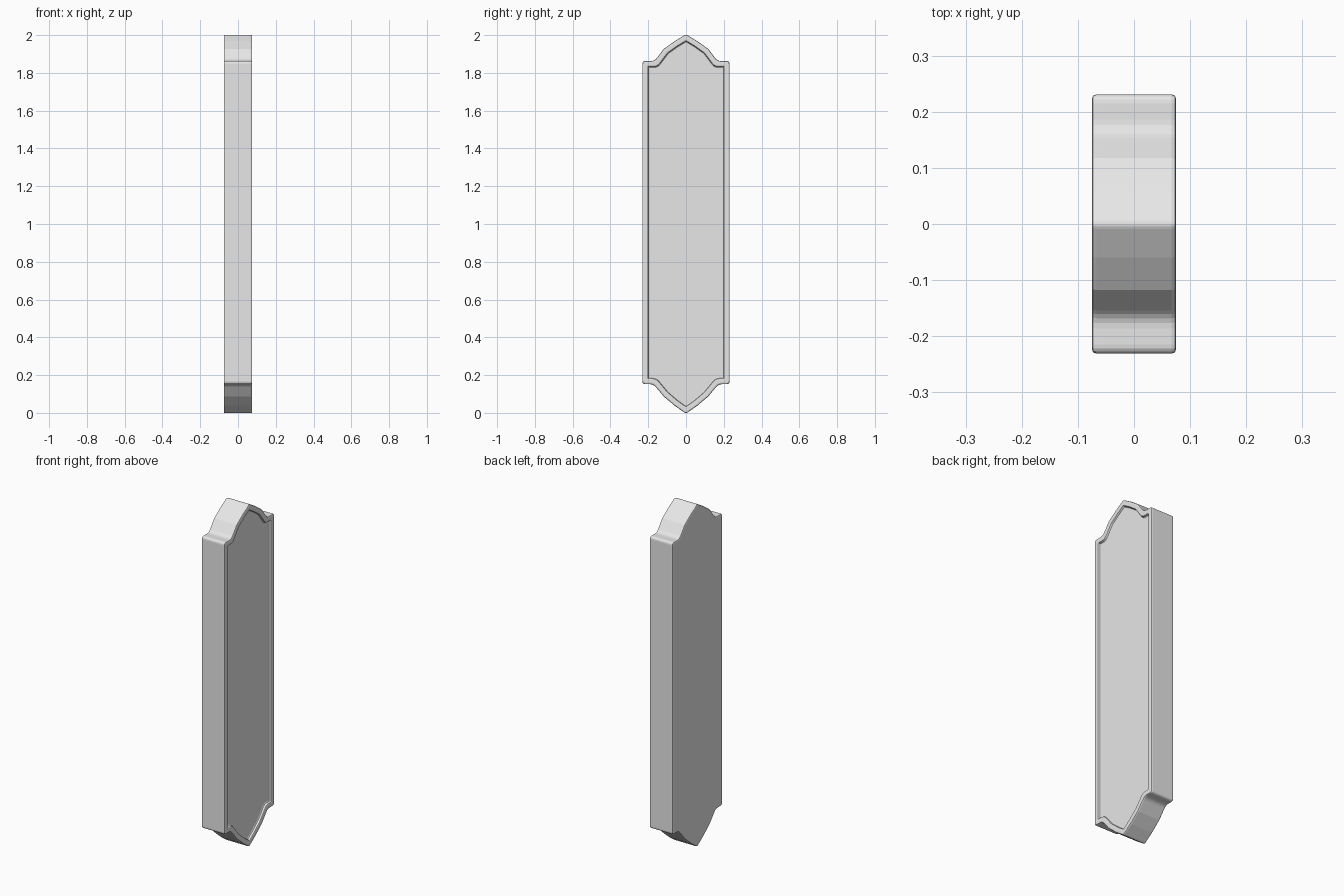
import bpy
import bmesh
from mathutils import Vector

cube = bpy.data.objects.get("Cube")
if cube:
    bpy.data.objects.remove(cube)

stone = bpy.data.materials.new("light_grey")
stone.use_nodes = True
GREY = (0.8, 0.8, 0.8, 1)
stone.diffuse_color = GREY
stone.node_tree.nodes["Principled BSDF"].inputs["Base Color"].default_value = GREY

# Right half of the outline: y, z, corner rounding
HALF = [
    (0, 2.004, 0.010), (0.06, 1.968, 0), (0.118, 1.927, 0),
    (0.166, 1.863, 0.020), (0.231, 1.863, 0.016),
    (0.231, 0.152, 0.016), (0.172, 0.152, 0.020),
    (0.118, 0.087, 0), (0.06, 0.038, 0), (0, -0.004, 0.010),
]
OUTLINE = HALF + [(-y, z, r) for y, z, r in reversed(HALF[1:-1])]


def ring(inset, x):
    """Outline moved inward by a distance, with its corners rounded."""
    pts = [Vector((y, z)) for y, z, r in OUTLINE]
    n = len(pts)
    moved, concave = [], []
    for i, p in enumerate(pts):
        a = (p - pts[i - 1]).normalized()
        b = (pts[(i + 1) % n] - p).normalized()
        na, nb = Vector((a.y, -a.x)), Vector((b.y, -b.x))
        moved.append(p + (na + nb) * inset / (1 + na.dot(nb)))
        concave.append(a.x * b.y - a.y * b.x > 0)
    out = []
    for i, p in enumerate(moved):
        r = OUTLINE[i][2]
        if r == 0:
            out.append((x, p.x, p.y))
            continue
        if not concave[i]:
            r = max(0.004, r - inset)
        start = p + (moved[i - 1] - p).normalized() * r
        end = p + (moved[(i + 1) % n] - p).normalized() * r
        for k in range(5):
            t = k / 4
            q = start * (1 - t) ** 2 + p * 2 * t * (1 - t) + end * t * t
            out.append((x, q.x, q.y))
    return out


# Cross-section from the plain back, round the rim, into the sunken panel
SECTION = [
    (0.008, -0.075), (0.002, -0.073), (0, -0.067),
    (0, 0.067), (0.002, 0.073), (0.008, 0.075),
    (0.025, 0.075), (0.029, 0.073), (0.032, 0.063), (0.037, 0.060),
]
bm = bmesh.new()
rings = [[bm.verts.new(c) for c in ring(*s)] for s in SECTION]
for lower, upper in zip(rings, rings[1:]):
    for i in range(len(lower)):
        bm.faces.new((lower[i - 1], lower[i], upper[i], upper[i - 1]))
bm.faces.new(rings[0])
bm.faces.new(rings[-1])
bmesh.ops.recalc_face_normals(bm, faces=bm.faces)

mesh = bpy.data.meshes.new("framed_panel")
bm.to_mesh(mesh)
bm.free()
mesh.materials.append(stone)
panel = bpy.data.objects.new("framed_panel", mesh)
bpy.context.collection.objects.link(panel)
